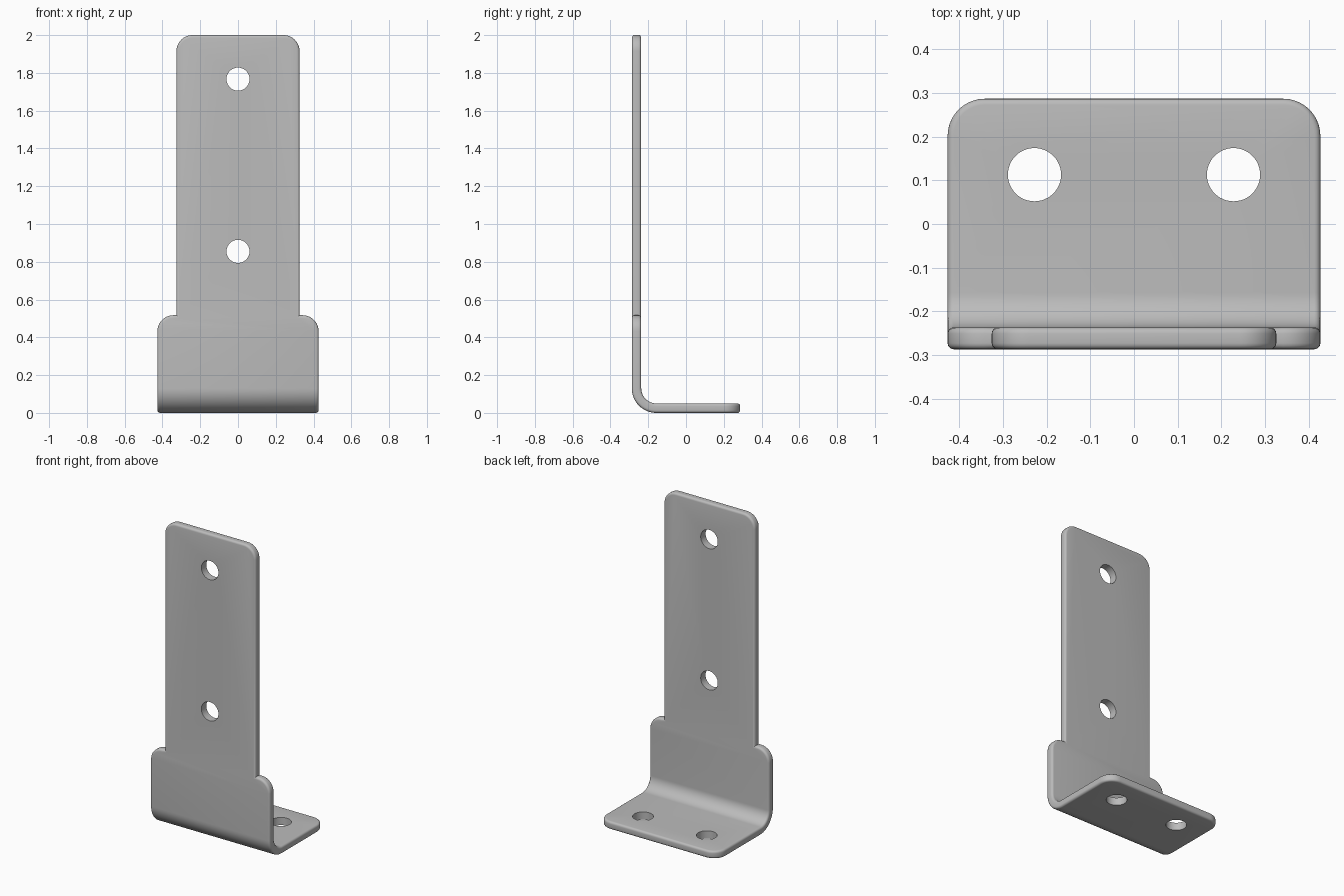
import bpy, bmesh
from math import sin, cos, pi, radians
from mathutils import Vector

cube = bpy.data.objects.get("Cube")
if cube:
    bpy.data.objects.remove(cube, do_unlink=True)

THICK = 0.05
HALF_DEPTH = 0.287
LOW_W, UP_W = 0.427, 0.326      # half widths
SHOULDER_Z, TOP_Z = 0.517, 2.0
CORNER = 0.085
RIM = 0.014
R_IN = 0.08                     # inner bend radius
BEND = 0.16                     # flat length used by the bend
CY, CZ = -HALF_DEPTH + THICK + R_IN, THICK + R_IN

steel = bpy.data.materials.new("grey steel")
steel.use_nodes = True
colour = (0.5, 0.5, 0.5, 1)
steel.diffuse_color = colour
steel.node_tree.nodes["Principled BSDF"].inputs["Base Color"].default_value = colour


def corner(x, s, r, start, n=10):
    """Quarter-circle points around an outer corner, counter-clockwise."""
    cx = x - r
    cs = s - r if start == 0 else s + r
    return [(cx + r * cos(start + i * pi / 2 / n), cs + r * sin(start + i * pi / 2 / n))
            for i in range(n + 1)]


# Flat sheet outline: foot end, shoulders, then the tall strip
def flat(z):
    return z - CZ + BEND


right = corner(LOW_W, CY - HALF_DEPTH, CORNER, -pi / 2)
right += corner(LOW_W, flat(SHOULDER_Z), CORNER, 0)
right += [(UP_W, flat(SHOULDER_Z))]
right += corner(UP_W, flat(TOP_Z), CORNER, 0)
outline = right + [(-x, s) for x, s in reversed(right)]

# Thicken the sheet and round its rim
bm = bmesh.new()
face = bm.faces.new([bm.verts.new((x, s, 0)) for x, s in outline])
extruded = bmesh.ops.extrude_face_region(bm, geom=[face], use_keep_orig=True)
for v in extruded["geom"]:
    if isinstance(v, bmesh.types.BMVert):
        v.co.z = THICK
bmesh.ops.recalc_face_normals(bm, faces=bm.faces[:])
rim = [e for e in bm.edges if abs(e.verts[0].co.z - e.verts[1].co.z) < 1e-6]
bmesh.ops.bevel(bm, geom=rim, offset=RIM, segments=4, profile=0.5, affect='EDGES')

# Cut across the bend zone, then fold the sheet
STEPS = 14
for i in range(STEPS + 1):
    bmesh.ops.bisect_plane(bm, geom=bm.verts[:] + bm.edges[:] + bm.faces[:], dist=1e-6,
                           plane_co=(0, BEND * i / STEPS, 0), plane_no=(0, 1, 0))
for v in bm.verts:
    x, s, depth = v.co
    r = R_IN + depth
    a = min(max(s / BEND, 0), 1) * pi / 2
    v.co = Vector((x, CY - r * sin(a) - min(s, 0), CZ - r * cos(a) + max(s - BEND, 0)))
bmesh.ops.recalc_face_normals(bm, faces=bm.faces[:])
mesh = bpy.data.meshes.new("angle_bracket")
bm.to_mesh(mesh)
bm.free()
mesh.materials.append(steel)
bracket = bpy.data.objects.new("angle_bracket", mesh)
bpy.context.collection.objects.link(bracket)
bpy.context.view_layer.objects.active = bracket


# Screw holes: two through the upright, two through the foot
def drill(name, loc, tilt):
    bpy.ops.mesh.primitive_cylinder_add(vertices=48, radius=0.061, depth=0.2,
                                        location=loc, rotation=(tilt, 0, 0))
    cutter = bpy.context.object
    cutter.name = name
    cutter.data.materials.append(steel)
    cutter.hide_render = True
    mod = bracket.modifiers.new(name, 'BOOLEAN')
    mod.operation, mod.object, mod.solver = 'DIFFERENCE', cutter, 'EXACT'
    bpy.context.view_layer.objects.active = bracket
    bpy.ops.object.modifier_apply(modifier=name)
    bpy.data.objects.remove(cutter, do_unlink=True)


for z in (0.855, 1.767):
    drill("upright_hole", (0, -HALF_DEPTH + THICK / 2, z), radians(90))
for x in (-0.228, 0.228):
    drill("foot_hole", (x, 0.113, THICK / 2), 0)

bpy.ops.object.select_all(action='DESELECT')
bracket.select_set(True)
bpy.context.view_layer.objects.active = bracket
bpy.ops.object.shade_smooth_by_angle(angle=radians(35))
